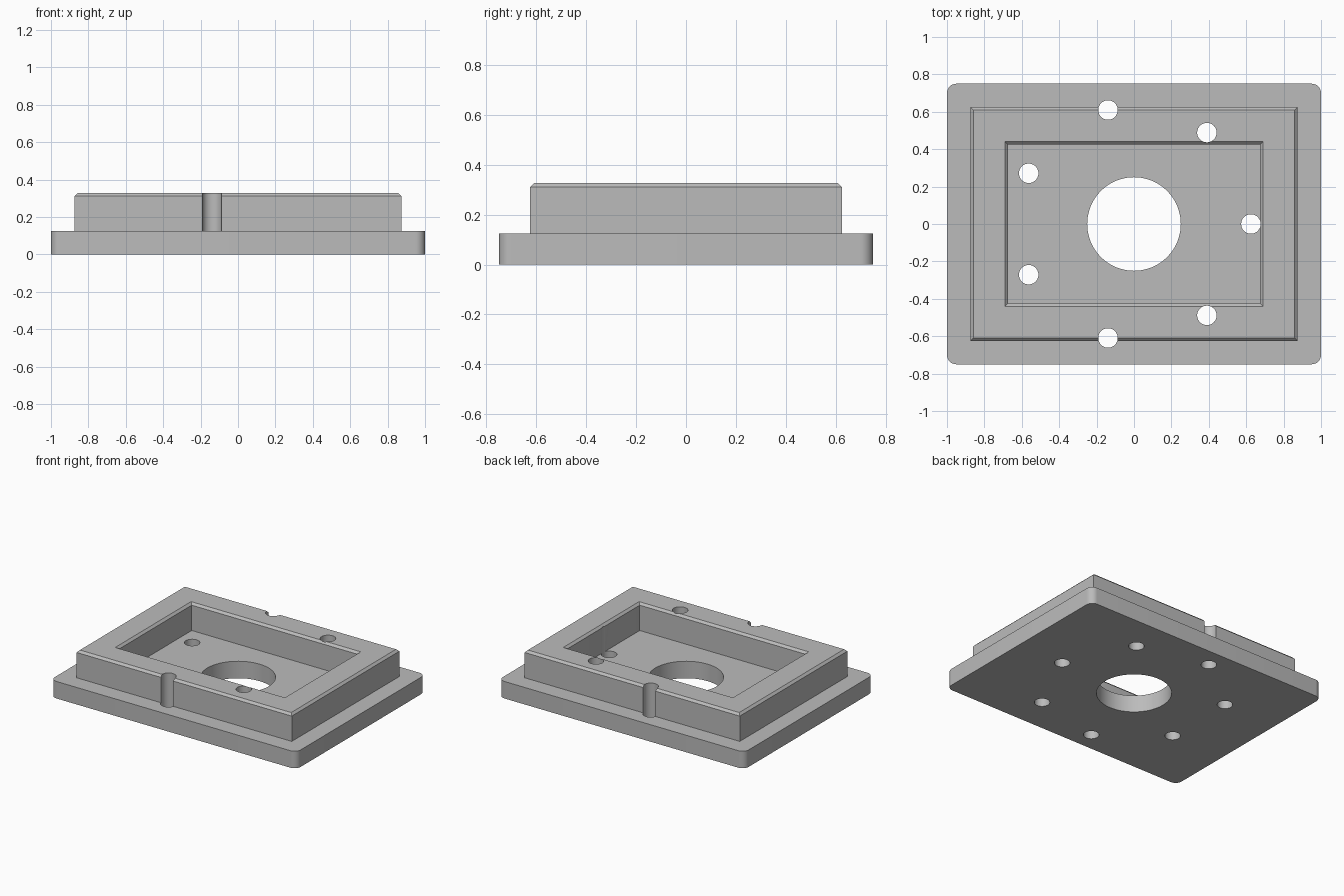
import bpy, bmesh
from math import cos, sin, tau, radians
from mathutils import Matrix, Vector

if "Cube" in bpy.data.objects:
    bpy.data.objects.remove(bpy.data.objects["Cube"])

PLATE_TOP, RIM_TOP, CHAMFER = 0.125, 0.327, 0.016

grey = bpy.data.materials.new("plain grey")
grey.use_nodes = True
GREY = (0.5, 0.5, 0.5, 1)
grey.diffuse_color = GREY
grey.node_tree.nodes["Principled BSDF"].inputs["Base Color"].default_value = GREY


def make_object(name, bm):
    bmesh.ops.recalc_face_normals(bm, faces=bm.faces)
    mesh = bpy.data.meshes.new(name)
    bm.to_mesh(mesh)
    bm.free()
    mesh.materials.append(grey)
    obj = bpy.data.objects.new(name, mesh)
    bpy.context.collection.objects.link(obj)
    return obj


# Base plate with rounded vertical corners
bm = bmesh.new()
bmesh.ops.create_cube(bm, size=1, matrix=Matrix.Translation((0, 0, PLATE_TOP / 2))
                      @ Matrix.Diagonal((2, 1.5, PLATE_TOP, 1)))
uprights = [e for e in bm.edges if abs(e.verts[0].co.z - e.verts[1].co.z) > 0.1]
bmesh.ops.bevel(bm, geom=uprights, offset=0.05, segments=10, profile=0.5, affect="EDGES")
plate = make_object("base_plate", bm)

# Raised rectangular rim: chamfered cross-section swept round four corners
outer, inner = (0.875, 0.625), (0.674, 0.425)
section = [(outer, 0, PLATE_TOP), (outer, 0, RIM_TOP - CHAMFER),
           (outer, -CHAMFER, RIM_TOP), (inner, CHAMFER, RIM_TOP),
           (inner, 0, RIM_TOP - CHAMFER), (inner, 0, PLATE_TOP)]
bm = bmesh.new()
loops = [[bm.verts.new((sx * (half[0] + grow), sy * (half[1] + grow), z))
          for sx, sy in ((1, 1), (-1, 1), (-1, -1), (1, -1))]
         for half, grow, z in section]
for i, loop in enumerate(loops):
    following = loops[(i + 1) % len(loops)]
    for j in range(4):
        k = (j + 1) % 4
        bm.faces.new((loop[j], loop[k], following[k], following[j]))
rim = make_object("raised_rim", bm)

# Cutter: central bore and a ring of seven bolt holes
bm = bmesh.new()
holes = [(Vector((0, 0, 0)), 0.25, 96)]
for i in range(7):
    a = tau * i / 7
    holes.append((Vector((cos(a), sin(a), 0)) * 0.625, 0.052, 40))
for centre, radius, sides in holes:
    bmesh.ops.create_cone(bm, cap_ends=True, segments=sides, radius1=radius,
                          radius2=radius, depth=2, matrix=Matrix.Translation(centre))
cutter = make_object("hole_cutter", bm)
cutter.hide_render = True

# Drill both parts, then smooth the curved walls only
for obj in (plate, rim):
    drill = obj.modifiers.new("drill", "BOOLEAN")
    drill.operation = "DIFFERENCE"
    drill.solver = "EXACT"
    drill.object = cutter
    bpy.ops.object.select_all(action="DESELECT")
    obj.select_set(True)
    bpy.context.view_layer.objects.active = obj
    bpy.ops.object.modifier_apply(modifier=drill.name)
    bpy.ops.object.shade_smooth_by_angle(angle=radians(25))
bpy.data.objects.remove(cutter)
